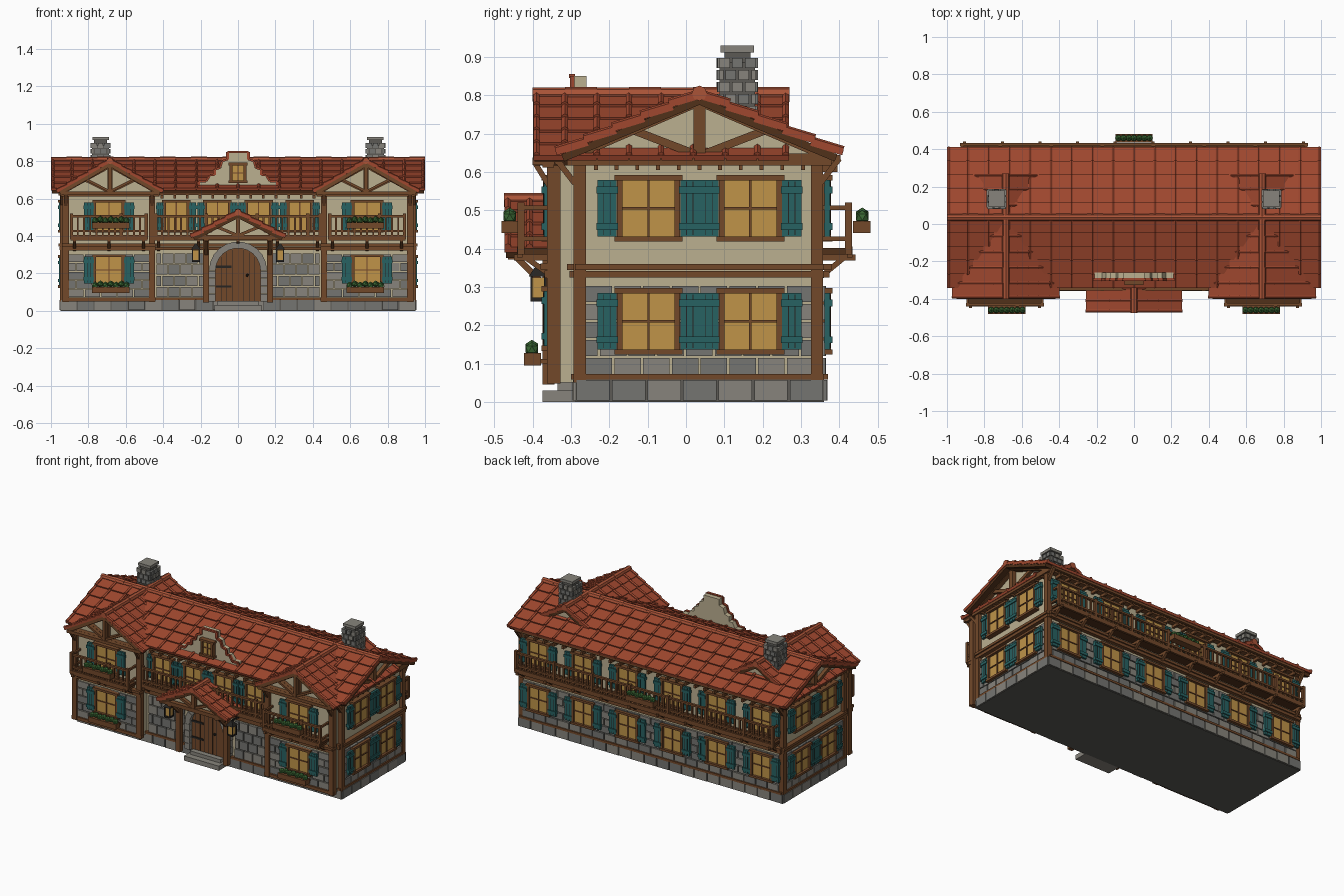
import bpy, bmesh, math, random
from mathutils import Matrix, Vector

if "Cube" in bpy.data.objects:
    bpy.data.objects.remove(bpy.data.objects["Cube"])
random.seed(4)
T = lambda x, y, z: Matrix.Translation((x, y, z))
R = lambda a, ax: Matrix.Rotation(math.radians(a), 4, ax)
I = Matrix()
RGB = dict(plaster=(186, 174, 143), stone=(134, 131, 123), slate=(116, 116, 112), mortar=(92, 90, 85),
           wood=(114, 74, 46), darkwood=(82, 52, 32), tile=(158, 73, 50), ridge=(168, 84, 58), teal=(44, 98, 98),
           glass=(190, 146, 74), leaf=(60, 102, 54), iron=(42, 40, 38))
lin = lambda c: (c / 255) ** 2.2
mats = {}
for k, c in RGB.items():
    mats[k] = bpy.data.materials.new(k)
    mats[k].diffuse_color = (*map(lin, c), 1)
parts = {}


def part(name, col):
    return parts.setdefault(name, (bmesh.new(), col))[0]


def box(p, lo, hi, M=I):
    lo, hi = Vector(lo), Vector(hi)
    bmesh.ops.create_cube(part(*p), size=1, matrix=M @ T(*(lo + hi) / 2) @ Matrix.Diagonal((*(hi - lo), 1)))


def beam(p, a, b, w, d, M=I):
    a, b = Vector(a), Vector(b)
    q = (b - a).to_track_quat('Z', 'Y').to_matrix().to_4x4()
    bmesh.ops.create_cube(part(*p), size=1,
                          matrix=M @ T(*(a + b) / 2) @ q @ Matrix.Diagonal((d, w, (b - a).length, 1)))


def prism(p, pts, y0, y1, M=I):
    bm = part(*p)
    f = bm.faces.new([bm.verts.new(M @ Vector((x, y0, z))) for x, z in pts])
    g = bmesh.ops.extrude_face_region(bm, geom=[f])['geom']
    off = M.to_3x3() @ Vector((0, y1 - y0, 0))
    bmesh.ops.translate(bm, vec=off, verts=[v for v in g if isinstance(v, bmesh.types.BMVert)])


def tube(p, M, r, length, n=8):
    bmesh.ops.create_cone(part(*p), cap_ends=True, segments=n, radius1=r, radius2=r, depth=length, matrix=M)


def stones(M, u0, u1, z0, z1, nu, nz, t=.012, name='wall'):
    du, dz = (u1 - u0) / nu, (z1 - z0) / nz
    for j in range(nz):
        for i in range(nu + j % 2):
            a = max(u0, u0 + (i - .5 * (j % 2)) * du) + .003
            b = min(u1, u0 + (i + 1 - .5 * (j % 2)) * du) - .003
            col = random.choice(['stone', 'slate'])
            box((name + '_blocks_' + col, col), (a, -t - random.random() * .003, z0 + j * dz + .003),
                (b, .005, z0 + (j + 1) * dz - .003), M)


def window(M, u, z0, z1, w=.15, sw=.05, shutters=True):
    F, W = ('window_frames', 'wood'), w / 2
    box(('window_panes', 'glass'), (u - W, -.016, z0), (u + W, 0, z1), M)
    for s in (-1, 1):
        box(F, (u + s * W - .007, -.028, z0), (u + s * W + .007, 0, z1), M)
        if shutters:
            c = u + s * (W + .008 + sw / 2)
            box(('shutters', 'teal'), (c - sw / 2, -.026, z0 + .006), (c + sw / 2, -.012, z1 - .006), M)
            for k in (.2, .8):
                z = z0 + (z1 - z0) * k
                box(('shutters', 'teal'), (c - sw / 2 - .003, -.032, z - .009), (c + sw / 2 + .003, -.01, z + .009), M)
            for k in (-.17, .17):
                box(('shutter_seams', 'iron'), (c + k * sw - .001, -.0268, z0 + .01), (c + k * sw + .001, -.02, z1 - .01), M)
    for z in (z0, z1):
        box(F, (u - W - .014, -.032, z - .007), (u + W + .014, 0, z + .007), M)
    box(F, (u - .003, -.021, z0), (u + .003, 0, z1), M)
    box(F, (u - W, -.021, (z0 + z1) / 2 - .003), (u + W, 0, (z0 + z1) / 2 + .003), M)


def planter(M, u, z, half=.1):
    box(('planters', 'wood'), (u - half, -.045, z), (u + half, 0, z + .032), M)
    for i in range(7):
        bmesh.ops.create_icosphere(part('planter_leaves', 'leaf'), subdivisions=1, radius=.019,
                                   matrix=M @ T(u + (i - 3) * half * .28, -.024, z + .042 + .006 * (i % 2)))


def balcony(M, u0, u1, d, ends=True, z=.385):
    B = ('balcony', 'wood')
    box(('balcony_deck', 'darkwood'), (u0, -d, z), (u1, .02, z + .016), M)
    box(B, (u0 - .005, -d - .006, z - .008), (u1 + .005, -d + .008, z + .02), M)
    for zz in (.42, .5):
        box(B, (u0, -d - .004, zz), (u1, -d + .012, zz + .012), M)
        for u in ((u0, u1) if ends else ()):
            box(B, (u - .006, -d, zz), (u + .006, .0, zz + .012), M)
    n = round((u1 - u0) / .034)
    for i in range(n + 1):
        u = u0 + (u1 - u0) * i / n
        k = .009 if i % 8 == 0 or i == n else .005
        box(B, (u - k, -d + .004 - k, z), (u + k, -d + .004 + k, .52 if k > .006 else .505), M)
    m = max(2, round((u1 - u0) / .2))
    for i in range(m + 1):
        u = u0 + .015 + (u1 - u0 - .03) * i / m
        beam(B, (u, 0, .325), (u, -d + .01, z - .004), .014, .016, M)
        box(B, (u - .008, -d - .014, z - .016), (u + .008, 0, z), M)


def roof(M, L, half, rz, ez, cols, rows):
    ang, S = math.degrees(math.atan2(rz - ez, half)), math.hypot(half, rz - ez)
    dx, l = L / cols, S / rows
    for s in (0, 180):
        F = M @ T(0, 0, rz) @ R(s, 'Z') @ R(ang, 'X')
        box(('roof_boards', 'darkwood'), (-L / 2 + .005, -S + .008, -.026), (L / 2 - .005, 0, -.006), F)
        for j in range(rows):
            G = F @ T(0, -(j + .5) * l, .001) @ R(-6, 'X')
            for i in range(cols):
                x = -L / 2 + i * dx
                box(('roof_tiles', 'tile'), (x + .0015, -l * .54, -.009), (x + dx - .0015, l * .54, .006), G)
            for i in range(cols + 1):
                x = min(max(-L / 2 + i * dx, -L / 2 + .01), L / 2 - .01)
                tube(('roof_tile_rolls', 'tile'), G @ T(x, 0, .006) @ R(90, 'X'), .0095, l * 1.06, 6)
    n = round(L / .085)
    for i in range(n):
        tube(('ridge_caps', 'ridge'), M @ T(-L / 2 + (i + .5) * L / n, 0, rz + .002) @ R(90, 'Y'),
             .02 if i % 2 else .018, L / n)


def truss(M, half, z0, z1, w=.022):
    # tie beam, rafters, king post and struts of a timber gable
    P = ('gable_timbers', 'wood')
    box(P, (-half, -.03, z0 - w * .6), (half, 0, z0 + w * .6), M)
    box(P, (-w * .6, -.028, z0), (w * .6, 0, z1 - .005), M)
    for s in (-1, 1):
        beam(P, (s * half, -.014, z0 + .004), (0, -.014, z1), w, .03, M)
        beam(P, (0, -.011, z0 + .01), (s * half * .5, -.011, (z0 + z1) / 2), w * .8, .022, M)


# plinth and main body
box(('plinth', 'mortar'), (-.948, -.288, 0), (.948, .36, .058))
for M, h in ((T(0, -.288, 0), .95), (T(0, .36, 0) @ R(180, 'Z'), .95),
             (T(.946, .036, 0) @ R(90, 'Z'), .325), (T(-.946, .036, 0) @ R(-90, 'Z'), .325)):
    stones(M, -h, h, 0, .06, round(h * 22), 1, .006, 'plinth')
AX = R(90, 'Z')
prism(('main_walls', 'plaster'), [(-.28, .05), (.35, .05), (.35, .645), (.035, .775), (-.28, .645)], -.93, .93, AX)
front, back = T(0, -.28, 0), T(0, .35, 0) @ R(180, 'Z')
TB = ('wall_timbers', 'wood')

# main, wing and porch roofs
roof(T(0, .035, 0), 2.0, .37, .803, .648, 18, 5)
for s in (-1, 1):
    roof(T(s * .685, -.065, 0) @ AX, .67, .28, .80, .635, 8, 5)
roof(T(0, -.375, 0) @ AX, .2, .25, .525, .395, 3, 4)

# end walls
for s in (-1, 1):
    M = T(s * .93, .035, 0) @ R(90 * s, 'Z')
    stones(M, -.3, .3, .07, .305, 8, 5)
    for u in (-.133, .133):
        window(M, s * u, .13, .29)
        window(M, s * u, .425, .585)
    for z, h, d in ((.065, .007, .02), (.333, .009, .024), (.352, .008, .03)):
        box(TB, (-.325, -d, z - h), (.325, 0, z + h), M)
    truss(M, .345, .632, .785, .026)
    for i in range(11):
        u = -.27 + i * .054
        box(TB, (u - .005, -.022, .605), (u + .005, 0, .62), M)
    for y in (-.277, .342):
        box(TB, (s * .935 - .016, y - .016, .05), (s * .935 + .016, y + .016, .64))
    for y, e in ((.35, .4), (-.29, -.34)):
        beam(TB, (s * .94, y, .57), (s * .94, e, .635), .015, .02)

# back wall, gallery and rear eave
stones(back, -.92, .92, .07, .305, 22, 5)
for i in range(6):
    u = -.8 + i * .32
    window(back, u, .13, .29, .14)
    window(back, u, .425, .585, .14)
for M in (front, back):
    for z, h, d in ((.065, .007, .02), (.333, .009, .024), (.352, .008, .03), (.632, .014, .035)):
        box(TB, (-.94, -d, z - h), (.94, 0, z + h), M)
    for i in range(27):
        u = -.88 + i * 1.76 / 26
        box(TB, (u - .007, -.045, .6), (u + .007, 0, .618), M)
balcony(back, -.92, .92, .078)
planter(T(0, .436, 0) @ R(180, 'Z'), 0, .44)
beam(TB, (-.95, .395, .637), (.95, .395, .637), .015, .015)

# front centre wall and balcony
for u in (-.33, -.11, .11, .33):
    window(front, u, .425, .585, .125, .036)
for s in (-1, 1):
    a, b = sorted((s * .18, s * .44))
    stones(front, a, b, .07, .31, 4, 4)
balcony(front, -.44, .44, .072, False)

# front wings
for s in (-1, 1):
    M = T(s * .69, -.345, 0)
    prism(('wing_walls', 'plaster'), [(-.232, .05), (.232, .05), (.232, .635), (-.005 * s, .775), (-.232, .635)], 0, .59, M)
    stones(M, -.22, .22, .07, .305, 5, 5, .008)
    for u in (-.23, .23):
        box(TB, (u - .017, -.018, .048), (u + .017, .017, .635), M)
        beam(TB, (u, -.01, .56), (u, -.05, .625), .014, .018, M)
    for z, h, d in ((.06, .01, .016), (.333, .01, .024), (.353, .008, .034)):
        box(TB, (-.25, -d, z - h), (.25, 0, z + h), M)
    truss(T(s * .685, -.345, 0), .265, .625, .775)
    truss(T(s * .685, -.37, 0), .265, .628, .782, .016)
    window(M, 0, .14, .295)
    window(M, 0, .425, .585)
    balcony(M, -.2, .2, .09)
    planter(T(s * .68, -.436, 0), 0, .44)
    planter(T(s * .68, -.378, 0), 0, .095)
    box(('planters', 'wood'), (s * .68 - .09, -.38, .1), (s * .68 + .09, -.34, .112))

# arched doorway, door and steps
arc = lambda r, n=12: [(r * math.cos(math.pi * i / n), .215 + r * math.sin(math.pi * i / n)) for i in range(n + 1)]
prism(('door', 'wood'), [(.122, .05)] + arc(.122) + [(-.122, .05)], -.302, -.27)
for i in range(-3, 4):
    x = i * .03
    box(('door_seams', 'iron'), (x - .001, -.3035, .052), (x + .001, -.3, .21 + math.sqrt(.118 ** 2 - x * x)))
for z in (.13, .235):
    box(('door_hinges', 'iron'), (-.118, -.307, z - .006), (-.035, -.3, z + .006))
bmesh.ops.create_icosphere(part('door_knob', 'iron'), subdivisions=1, radius=.009, matrix=T(.05, -.309, .19))
inner, outer = arc(.12, 11), arc(.155, 11)
for i in range(11):
    prism(('door_arch', 'stone'), [inner[i], outer[i], outer[i + 1], inner[i + 1]], -.325 - .004 * (i % 2), -.27)
for s in (-1, 1):
    for j in range(4):
        a, b = sorted((s * .12, s * (.155 + .005 * (j % 2))))
        box(('door_arch', 'stone'), (a, -.325, .05 + j * .0415), (b, -.27, .0895 + j * .0415))
box(('door_steps', 'stone'), (-.125, -.375, 0), (.125, -.28, .03))
box(('door_steps', 'stone'), (-.11, -.335, .03), (.11, -.28, .052))

# porch frame and lanterns
truss(T(0, -.435, 0), .225, .392, .505, .02)
prism(('porch_gable', 'plaster'), [(-.19, .395), (.19, .395), (0, .5)], -.42, -.28)
for s in (-1, 1):
    x = s * .17
    box(TB, (x - .016, -.375, .045), (x + .016, -.343, .39))
    box(TB, (x - .014, -.465, .372), (x + .014, -.28, .392))
    beam(TB, (x, -.365, .3), (x, -.445, .38), .016, .018)
    x = s * .225
    box(('lantern_lamps', 'glass'), (x - .017, -.402, .272), (x + .017, -.368, .325))
    for a in (-.018, .018):
        for b in (-.403, -.367):
            box(('lantern_frames', 'iron'), (x + a - .003, b - .003, .265), (x + a + .003, b + .003, .33))
    box(('lantern_frames', 'iron'), (x - .021, -.406, .262), (x + .021, -.364, .272))
    bmesh.ops.create_cone(part('lantern_frames', 'iron'), cap_ends=True, segments=4, radius1=.036, radius2=.008,
                          depth=.03, matrix=T(x, -.385, .342) @ R(45, 'Z'))
    box(('lantern_frames', 'iron'), (x - .004, -.389, .35), (x + .004, -.28, .36))

# stepped roof gable with its small window
half = [(.21, .62), (.21, .692), (.17, .692), (.15, .725), (.125, .725), (.125, .755), (.095, .765), (.085, .8),
        (.055, .81), (.055, .85)]
prism(('roof_gable', 'plaster'), half + [(-x, z) for x, z in half[::-1]], -.295, -.26)
line = half + [(-x, z) for x, z in half[::-1]]
for a, b in zip(line, line[1:]):
    beam(('roof_gable_trim', 'tile'), (a[0], -.297, a[1]), (b[0], -.297, b[1]), .011, .016)
window(T(0, -.295, 0), 0, .69, .785, .075, .03, False)

# chimneys
for s in (-1, 1):
    x, y = s * .735, .134
    box(('chimneys', 'mortar'), (x - .046, y - .046, .66), (x + .046, y + .046, .885))
    for a in range(4):
        stones(T(x, y, 0) @ R(90 * a, 'Z') @ T(0, -.044, 0), -.05, .05, .68, .9, 3, 7, .007, 'chimney')
    box(('chimneys', 'mortar'), (x - .034, y - .034, .88), (x + .034, y + .034, .914))
    box(('chimney_caps', 'stone'), (x - .044, y - .044, .912), (x + .044, y + .044, .93))

# turn every part into an object
for name, (bm, col) in parts.items():
    bmesh.ops.recalc_face_normals(bm, faces=bm.faces)
    me = bpy.data.meshes.new(name)
    bm.to_mesh(me)
    bm.free()
    me.materials.append(mats[col])
    bpy.context.collection.objects.link(bpy.data.objects.new(name, me))

for m in bpy.data.materials:
    if m.users and not m.is_grease_pencil:
        m.use_nodes = True
        m.node_tree.nodes["Principled BSDF"].inputs["Base Color"].default_value = m.diffuse_color
